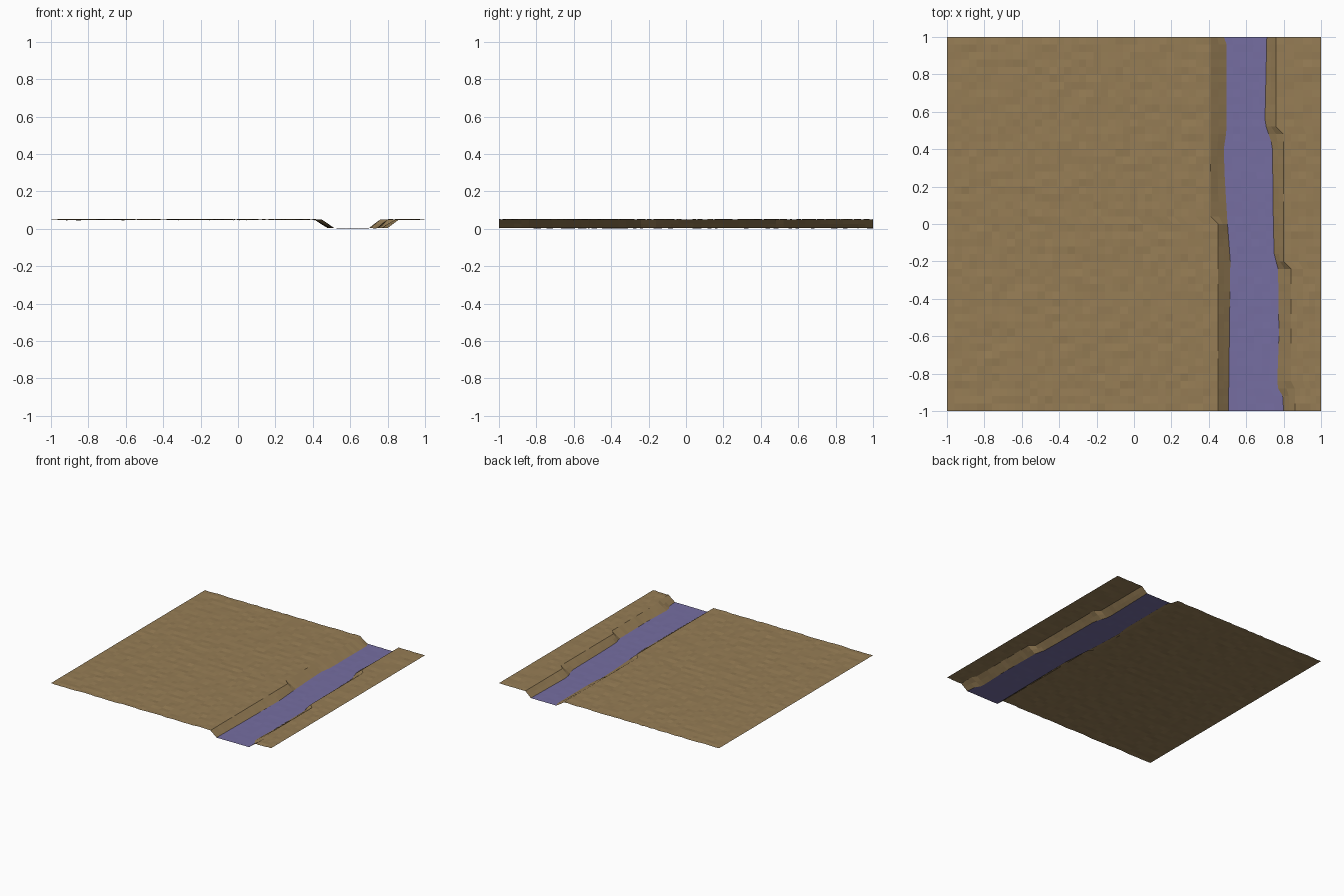
import bpy, bmesh, random

random.seed(4)
if "Cube" in bpy.data.objects:
    bpy.data.objects.remove(bpy.data.objects["Cube"], do_unlink=True)


def material(name, rgb):
    m = bpy.data.materials.new(name)
    m.use_nodes = True
    m.diffuse_color = (*rgb, 1)
    m.node_tree.nodes["Principled BSDF"].inputs["Base Color"].default_value = (*rgb, 1)
    return m


earth = material("brown_earth", (0.305, 0.205, 0.091))
water = material("violet_water", (0.18, 0.156, 0.36))

# Bank and shore lines as (y, x) points running front to back
LEFT_TOP = [(-1, .45), (0, .45), (.03, .41), (1, .41)]
LEFT_SHORE = [(-1, .505), (-.2, .515), (0, .50), (.25, .485), (.4, .48), (.5, .495), (.96, .495), (1, .48)]
RIGHT_SHORE = [(-1, .80), (-.92, .795), (-.87, .765), (-.6, .775), (-.22, .77),
               (-.18, .75), (0, .745), (.42, .74), (.54, .70), (1, .71)]
RIGHT_TOP = [(-1, .86), (-.88, .86), (-.84, .84), (-.24, .84), (-.2, .80), (.48, .80), (.52, .76), (1, .76)]

ROWS = 50
LAND_Z, BED_Z = 0.049, 0.004


def along(line, y):
    for (y0, x0), (y1, x1) in zip(line, line[1:]):
        if y <= y1 + 1e-6:
            return x0 + (x1 - x0) * (y - y0) / (y1 - y0)
    return line[-1][1]


def surface(name, mat, columns, start, end, z_start, z_end, rough):
    """Open faceted strip between two lines that run front to back."""
    bm = bmesh.new()
    grid = []
    for r in range(ROWS + 1):
        y = -1 + 2 * r / ROWS
        a, b = along(start, y), along(end, y)
        row = []
        for c in range(columns + 1):
            t = c / columns
            inner = 0 < c < columns
            z = z_start + (z_end - z_start) * t + (random.uniform(-rough, rough) if inner else 0)
            row.append(bm.verts.new((a + (b - a) * t, y, z)))
        grid.append(row)
    for low, high in zip(grid, grid[1:]):
        for c in range(columns):
            bm.faces.new((low[c], low[c + 1], high[c + 1], high[c]))
    mesh = bpy.data.meshes.new(name)
    bm.to_mesh(mesh)
    bm.free()
    mesh.materials.append(mat)
    obj = bpy.data.objects.new(name, mesh)
    bpy.context.collection.objects.link(obj)


LEFT_EDGE = [(-1, -1), (1, -1)]
RIGHT_EDGE = [(-1, 1), (1, 1)]

# Ground, sloping banks and the stream bed
surface("left_ground", earth, 36, LEFT_EDGE, LEFT_TOP, LAND_Z, LAND_Z, .003)
surface("left_bank", earth, 2, LEFT_TOP, LEFT_SHORE, LAND_Z, BED_Z, .002)
surface("stream", water, 6, LEFT_SHORE, RIGHT_SHORE, BED_Z, BED_Z, .001)
surface("right_bank", earth, 2, RIGHT_SHORE, RIGHT_TOP, BED_Z, LAND_Z, .002)
surface("right_ground", earth, 5, RIGHT_TOP, RIGHT_EDGE, LAND_Z, LAND_Z, .003)
